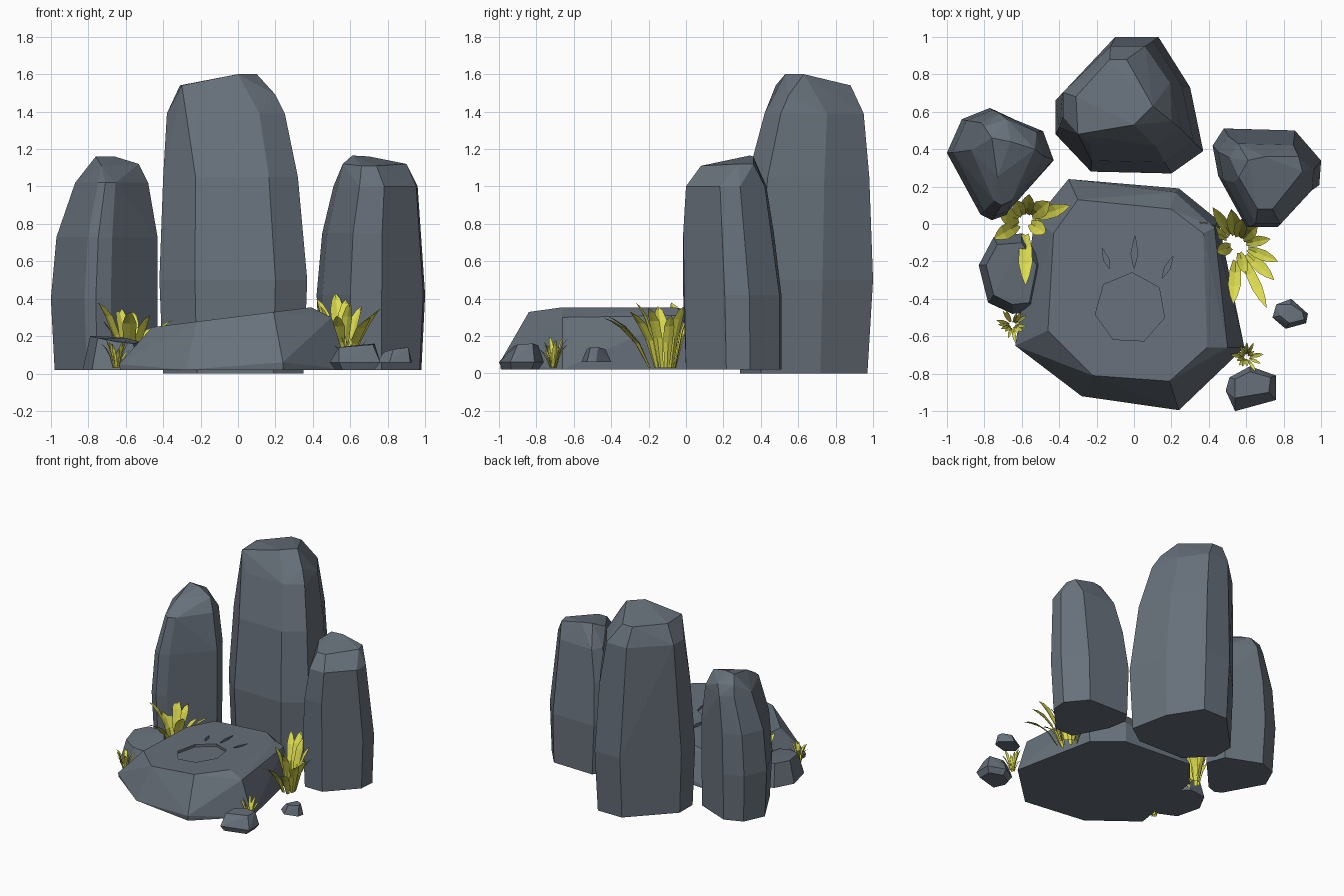
import bpy, bmesh, math, random
from mathutils import Vector

if "Cube" in bpy.data.objects:
    bpy.data.objects.remove(bpy.data.objects["Cube"])

random.seed(4)


def material(name, rgb):
    m = bpy.data.materials.new(name)
    m.diffuse_color = (*rgb, 1)
    m.use_nodes = True
    m.node_tree.nodes["Principled BSDF"].inputs["Base Color"].default_value = m.diffuse_color
    return m


STONE = material("slate grey", (0.135, 0.162, 0.195))
GRASS = material("yellow green", (0.72, 0.72, 0.08))


def finish(name, bm, mat):
    me = bpy.data.meshes.new(name)
    bm.to_mesh(me)
    bm.free()
    ob = bpy.data.objects.new(name, me)
    bpy.context.collection.objects.link(ob)
    if mat:
        me.materials.append(mat)
    return ob


def hull(name, points, mat=STONE):
    """Faceted convex stone around a cloud of points."""
    bm = bmesh.new()
    for p in points:
        bm.verts.new(p)
    res = bmesh.ops.convex_hull(bm, input=bm.verts)
    junk = {g for g in res["geom_interior"] + res["geom_unused"]
            if isinstance(g, bmesh.types.BMVert)}
    bmesh.ops.delete(bm, geom=list(junk), context='VERTS')
    bmesh.ops.dissolve_limit(bm, angle_limit=math.radians(3),
                             verts=bm.verts, edges=bm.edges)
    bmesh.ops.recalc_face_normals(bm, faces=bm.faces)
    return finish(name, bm, mat)


def rock(name, outline, layers, cap):
    """Plan outline refitted to each layer's (z, x0, x1, y0, y1), plus cap points."""
    xs, ys = [p[0] for p in outline], [p[1] for p in outline]
    pts = list(cap)
    for z, x0, x1, y0, y1 in layers:
        for x, y in outline:
            u = (x - min(xs)) / (max(xs) - min(xs))
            v = (y - min(ys)) / (max(ys) - min(ys))
            pts.append((x0 + u * (x1 - x0), y0 + v * (y1 - y0), z))
    return hull(name, pts)


# Standing stones
rock("centre_standing_stone",
     [(-.23, .28), (.20, .27), (.37, .39), (.30, .73), (.13, 1), (-.10, 1), (-.42, .66), (-.42, .48)],
     [(0, -.40, .35, .29, .97), (.5, -.42, .37, .27, 1), (1.05, -.40, .32, .33, .98),
      (1.39, -.38, .25, .42, .95)],
     [(-.30, .48, 1.54), (-.31, .68, 1.54), (-.13, .88, 1.54), (-.04, .88, 1.54),
      (.10, .63, 1.6), (0, .53, 1.6), (.2, .55, 1.49)])
rock("left_standing_stone",
     [(-1, .38), (-.92, .56), (-.77, .62), (-.48, .5), (-.42, .34), (-.68, .05), (-.76, .02), (-.82, .05)],
     [(.02, -.98, -.43, .04, .60), (.4, -1, -.42, .02, .62), (.73, -.97, -.43, .04, .61),
      (1.02, -.87, -.48, .1, .59)],
     [(-.76, .46, 1.16), (-.66, .44, 1.16), (-.53, .40, 1.12), (-.73, .25, 1.11),
      (-.80, .52, 1.1), (-.68, .56, 1.1)])
rock("right_standing_stone",
     [(.42, .43), (.48, .52), (.86, .51), (1, .35), (.99, .22), (.77, 0), (.60, 0), (.45, .27)],
     [(.02, .44, .98, 0, .51), (.42, .42, 1, -.015, .51), (.75, .45, .98, -.015, .47),
      (1, .51, .96, 0, .43)],
     [(.61, .34, 1.165), (.70, .36, 1.16), (.90, .28, 1.12), (.88, .36, 1.12),
      (.74, .08, 1.11), (.66, .08, 1.11), (.56, .25, 1.12)])

# Small stones around the slab
rock("left_small_stone",
     [(-.83, -.22), (-.75, -.07), (-.6, -.05), (-.47, -.2), (-.52, -.47), (-.65, -.48), (-.78, -.42)],
     [(.02, -.83, -.47, -.48, -.05)],
     [(-.79, -.22, .2), (-.73, -.11, .2), (-.6, -.1, .19), (-.52, -.22, .17),
      (-.56, -.42, .16), (-.65, -.43, .17), (-.75, -.38, .19)])
rock("front_small_stone",
     [(.49, -.89), (.54, -1), (.76, -.94), (.76, -.81), (.62, -.76), (.51, -.82)],
     [(.02, .52, .73, -.98, -.79), (.06, .49, .76, -1, -.76)],
     [(.54, -.93, .14), (.72, -.90, .155), (.73, -.82, .16), (.62, -.79, .15), (.54, -.83, .14)])
rock("pebble",
     [(.74, -.5), (.81, -.56), (.92, -.53), (.93, -.48), (.84, -.40), (.76, -.43)],
     [(.06, .74, .93, -.56, -.40)],
     [(.78, -.49, .115), (.83, -.53, .13), (.91, -.51, .14), (.90, -.47, .14), (.84, -.43, .13)])


# Tilted altar slab
def slab_z(x):
    return .305 + .125 * x


base = [(-.35, .24), (.24, .19), (.45, .02), (.59, -.66), (.24, -.99), (-.28, -.92), (-.63, -.65), (-.53, .02)]
top = [(-.46, -.57), (-.22, -.81), (.19, -.84), (.39, -.66), (.37, -.05), (.2, .08), (-.3, .13), (-.43, -.05)]
slab = hull("altar_slab",
            [(x, y, .02) for x, y in base] + [(x, y, slab_z(x)) for x, y in top]
            + [(-.635, -.65, .05), (.24, -.995, .06), (.50, -.66, .30), (.43, -.02, .31), (.22, .17, .2)])

# Carved heptagon and three leaf marks, sunk into the slab top
carvings = [([(-.02 + .19 * math.sin(a), -.45 + .19 * math.cos(a))
              for a in (k * math.tau / 7 + .05 for k in range(7))], .02)]
for a, b, w in [((0, -.24), (.005, -.06), .018), ((-.13, -.24), (-.17, -.13), .015),
                ((.15, -.29), (.21, -.17), .015)]:
    a, b = Vector(a), Vector(b)
    side = (b - a).orthogonal().normalized() * w
    mid = a.lerp(b, .45)
    carvings.append(([a, mid + side, b, mid - side], .025))
for outline, depth in carvings:
    cutter = hull("carving_cutter", [(x, y, slab_z(x) + dz) for x, y in outline for dz in (-depth, .05)], STONE)
    cutter.hide_render = True
    mod = slab.modifiers.new("carve", 'BOOLEAN')
    mod.operation, mod.solver, mod.object = 'DIFFERENCE', 'EXACT', cutter
    bpy.context.view_layer.objects.active = slab
    bpy.ops.object.modifier_apply(modifier=mod.name)
    bpy.data.objects.remove(cutter)


# Grass
def blade(bm, root, tip, width):
    """Creased leaf that rises steeply from the root, then arcs out to the tip."""
    root, tip = Vector(root), Vector(tip)
    ctrl = root.lerp(tip, .3)
    ctrl.z = root.z + (tip.z - root.z) * .8
    out = Vector((tip.x - root.x, tip.y - root.y, 0)).normalized()
    side = Vector((-out.y, out.x, 0))
    rows = []
    for t, w in ((0, .45), (.35, .9), (.65, 1), (.85, .6)):
        p = root * (1 - t) ** 2 + ctrl * 2 * t * (1 - t) + tip * t * t
        half = side * width * w / 2
        rows.append([bm.verts.new(q) for q in (p - half, p + out * width * .12, p + half)])
    for a, b in zip(rows, rows[1:]):
        for i in (0, 1):
            bm.faces.new((a[i], a[i + 1], b[i + 1], b[i]))
    end = bm.verts.new(tip)
    for i in (0, 1):
        bm.faces.new((rows[-1][i], rows[-1][i + 1], end))


def clump(name, centre, tips, width, spread):
    bm = bmesh.new()
    c = Vector(centre)
    for tip in tips:
        d = (Vector(tip) - c) * spread
        blade(bm, (c.x + d.x, c.y + d.y, c.z), tip, width * random.uniform(.8, 1.15))
    finish(name, bm, GRASS)


clump("left_leaf_clump", (-.58, .02, .04),
      [(-.58, -.33, .33), (-.34, .10, .29), (-.75, -.08, .38), (-.56, .16, .33), (-.64, .13, .36),
       (-.47, -.05, .31), (-.72, .05, .28), (-.45, .12, .25)], .085, .2)
clump("right_leaf_clump", (.55, -.11, .03),
      [(.53, -.43, .31), (.71, -.45, .30), (.75, -.30, .33), (.77, -.20, .35), (.73, -.08, .31),
       (.35, .01, .33), (.42, .09, .40), (.52, .08, .43), (.58, .03, .40), (.66, -.01, .36),
       (.44, -.15, .36), (.60, -.27, .38)], .065, .25)
for name, x, y in (("left_grass_tuft", -.65, -.54), ("right_grass_tuft", .60, -.71)):
    tips = []
    for k in range(14):
        a, r = k * math.tau / 14 + random.uniform(-.2, .2), random.uniform(.05, .095)
        tips.append((x + r * math.cos(a), y + r * math.sin(a), random.uniform(.12, .2)))
    clump(name, (x, y, .03), tips, .02, .2)
